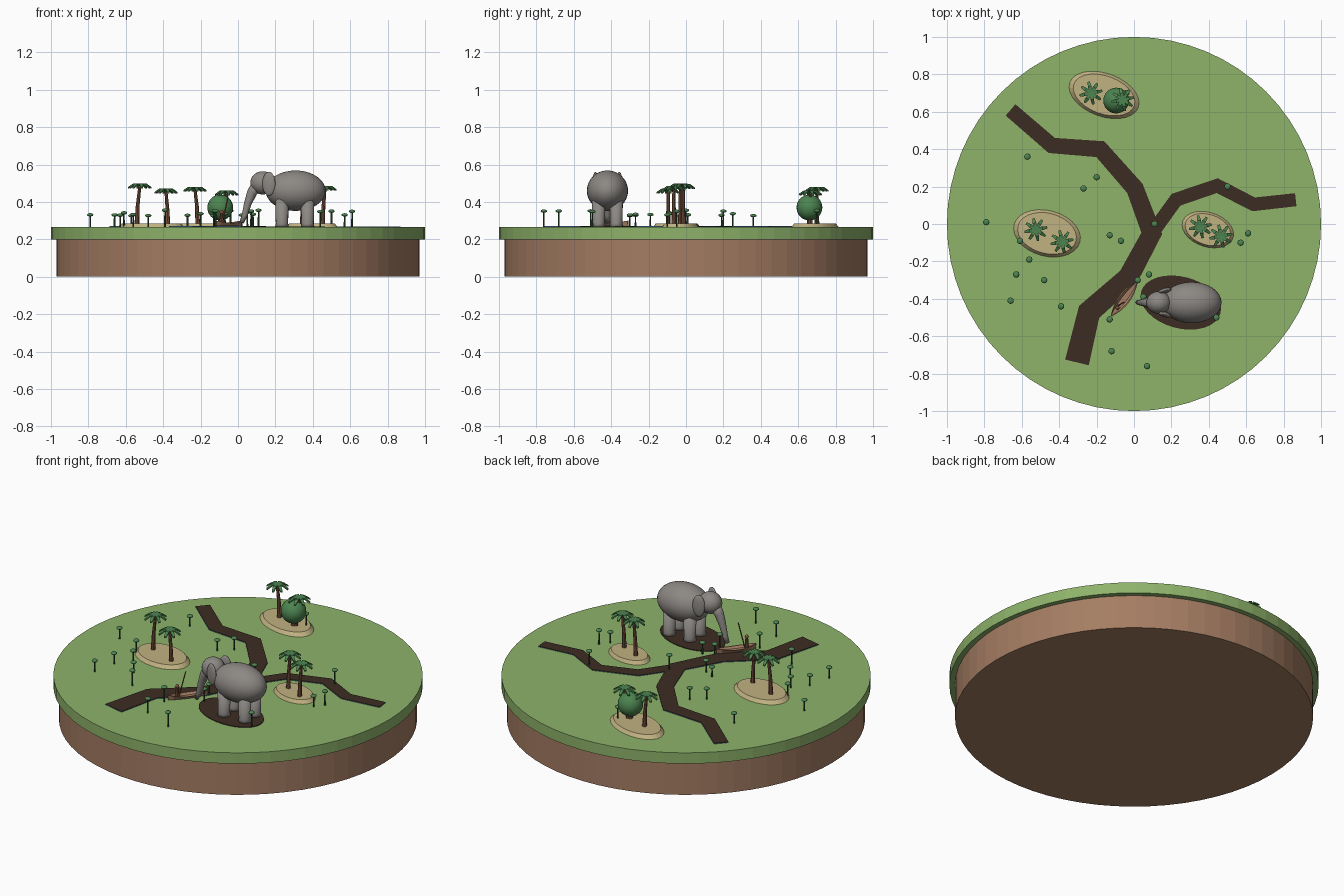
import bpy, bmesh, random
from math import pi, sin, cos, radians
from mathutils import Vector, Matrix

if "Cube" in bpy.data.objects:
    bpy.data.objects.remove(bpy.data.objects["Cube"])
random.seed(4)
GROUND = 0.265


def material(name, r, g, b):
    lin = [((c / 255 + 0.055) / 1.055) ** 2.4 for c in (r, g, b)] + [1]
    m = bpy.data.materials.new(name)
    m.use_nodes = True
    m.diffuse_color = lin
    m.node_tree.nodes["Principled BSDF"].inputs["Base Color"].default_value = lin
    return m


GRASS = material("grass green", 142, 179, 106)
SOIL = material("soil brown", 165, 125, 99)
MUD = material("dark mud", 60, 44, 36)
WATER = material("water blue", 70, 130, 190)
SAND = material("sand", 193, 178, 130)
GREY = material("hide grey", 140, 136, 132)
LEAF = material("leaf green", 76, 132, 80)
BARK = material("bark brown", 122, 82, 62)
STEM = material("stem green", 50, 82, 52)


def finish(name, bm, mat, smooth=False):
    bmesh.ops.recalc_face_normals(bm, faces=bm.faces[:])
    mesh = bpy.data.meshes.new(name)
    bm.to_mesh(mesh)
    bm.free()
    mesh.materials.append(mat)
    ob = bpy.data.objects.new(name, mesh)
    bpy.context.collection.objects.link(ob)
    if smooth:
        for p in mesh.polygons:
            p.use_smooth = True
    return ob


def disc(name, mat, x, y, z, h, rx, ry, top=1.0, turn=0, sides=32):
    """Elliptical slab standing on z, narrowing to the top."""
    bm = bmesh.new()
    bmesh.ops.create_cone(bm, cap_ends=True, segments=sides, radius1=1, radius2=top, depth=1,
                          matrix=Matrix.Translation((0, 0, 0.5)))
    bm.transform(Matrix.Translation((x, y, z)) @ Matrix.Rotation(radians(turn), 4, "Z")
                 @ Matrix.Diagonal((rx, ry, h, 1)))
    return finish(name, bm, mat)


def ball(name, mat, centre, size, turn=0, u=24, v=16):
    bm = bmesh.new()
    bmesh.ops.create_uvsphere(bm, u_segments=u, v_segments=v, radius=1)
    bm.transform(Matrix.Translation(centre) @ Matrix.Rotation(radians(turn), 4, "Z")
                 @ Matrix.Diagonal((*size, 1)))
    return finish(name, bm, mat, True)


def tube(name, mat, points, radii, sides=8, smooth=False):
    """Capped tube lofted through points with a radius at each."""
    bm = bmesh.new()
    pts = [Vector(p) for p in points]
    rings = []
    for i, p in enumerate(pts):
        axis = pts[min(i + 1, len(pts) - 1)] - pts[max(i - 1, 0)]
        turn = Vector((0, 0, 1)).rotation_difference(axis)
        rings.append([bm.verts.new(p + turn @ Vector((radii[i] * cos(2 * pi * k / sides),
                                                     radii[i] * sin(2 * pi * k / sides), 0)))
                      for k in range(sides)])
    for a, b in zip(rings, rings[1:]):
        for k in range(sides):
            n = (k + 1) % sides
            bm.faces.new((a[k], a[n], b[n], b[k]))
    bm.faces.new(rings[0])
    bm.faces.new(rings[-1])
    return finish(name, bm, mat, smooth)


def ribbon(name, mat, path, widths, z, h):
    """Mitred flat strip along a path."""
    bm = bmesh.new()
    pts = [Vector(p) for p in path]
    rows = []
    for i, p in enumerate(pts):
        a = (p - pts[i - 1]).normalized() if i else (pts[1] - p).normalized()
        b = (pts[i + 1] - p).normalized() if i < len(pts) - 1 else a
        side = Vector((-(a + b).y, (a + b).x)).normalized()
        side *= widths[i] / 2 / max(0.5, side.dot(Vector((-a.y, a.x))))
        rows.append([bm.verts.new((*(p + s * side), z)) for s in (-1, 1)])
    for p, q in zip(rows, rows[1:]):
        bm.faces.new((p[0], q[0], q[1], p[1]))
    top = bmesh.ops.extrude_face_region(bm, geom=bm.faces[:])["geom"]
    bmesh.ops.translate(bm, vec=(0, 0, h), verts=[g for g in top if isinstance(g, bmesh.types.BMVert)])
    return finish(name, bm, mat)


def palm(name, x, y, top, lean):
    base = GROUND + 0.01
    tube(name + "_trunk", BARK, [(x - lean, y, base), (x - lean * 0.7, y, (base + top) / 2), (x, y, top - 0.01)],
         [0.013, 0.01, 0.008])
    bm = bmesh.new()
    # drooping fronds, each a bent tapering strip
    for k in range(8):
        rot = Matrix.Translation((x, y, top)) @ Matrix.Rotation(2 * pi * k / 8 + 0.2, 4, "Z")
        rows = []
        for r, w, z in ((0, 0.006, 0), (0.035, 0.010, 0.002), (0.062, 0.006, -0.016)):
            rows.append([bm.verts.new(rot @ Vector((r, s * w, z + dz)))
                         for s, dz in ((-1, -0.004), (1, -0.004), (1, 0.004), (-1, 0.004))])
        for a, b in zip(rows, rows[1:]):
            for j in range(4):
                n = (j + 1) % 4
                bm.faces.new((a[j], a[n], b[n], b[j]))
        bm.faces.new(rows[0])
        bm.faces.new(rows[-1])
    finish(name + "_fronds", bm, LEAF)


# Round ground
disc("soil_base", SOIL, 0, 0, 0, 0.2, 0.97, 0.97, sides=64)
disc("grass_top", GRASS, 0, 0, 0.2, GROUND - 0.2, 1, 1, sides=64)

# Muddy channels lying over a thin layer of water
main = [(-0.66, 0.61), (-0.44, 0.42), (-0.18, 0.40), (0.005, 0.19),
        (0.095, -0.05), (-0.03, -0.285), (-0.24, -0.47), (-0.305, -0.74)]
branch = [(0.095, -0.05), (0.225, 0.13), (0.445, 0.205), (0.64, 0.105), (0.865, 0.13)]
for label, path, start, end in (("main", main, 0.08, 0.13), ("branch", branch, 0.075, 0.07)):
    n = len(path) - 1
    widths = [start + (end - start) * (i / n) ** 1.5 for i in range(n + 1)]
    z = GROUND if label == "main" else GROUND - 0.0005
    ribbon(label + "_channel_water", WATER, path, widths, z, 0.003)
    ribbon(label + "_channel_mud", MUD, path, widths, z + 0.003, 0.002)
disc("mud_wallow", MUD, 0.25, -0.42, GROUND, 0.004, 0.22, 0.138, turn=-15)

# Sandy islands with palms
for i, (x, y, rx, ry, turn) in enumerate([(-0.16, 0.69, 0.195, 0.115, -20), (-0.465, -0.05, 0.182, 0.122, -15),
                                          (0.395, -0.03, 0.142, 0.092, -18)]):
    disc(f"sand_island_{i}", SAND, x, y, GROUND, 0.02, rx, ry, 0.88, turn, 28)
for i, spot in enumerate([(-0.23, 0.70, 0.475, -0.015), (-0.06, 0.665, 0.455, 0.025),
                          (-0.525, -0.03, 0.492, 0.016), (-0.385, -0.095, 0.465, -0.01),
                          (0.355, -0.015, 0.49, 0.012), (0.465, -0.065, 0.48, 0.012)]):
    palm(f"palm_{i}", *spot)

# Round tree
tube("round_tree_trunk", BARK, [(-0.095, 0.66, GROUND), (-0.095, 0.66, 0.34)], [0.014, 0.011])
ball("round_tree_crown", LEAF, (-0.095, 0.66, 0.37), (0.069, 0.069, 0.069))

# Reeds with flattened heads
reeds = [(-.79, .01), (-.57, .36), (-.20, .25), (-.27, .19), (-.13, -.06), (-.07, -.09), (.11, 0),
         (.50, .20), (.61, -.05), (.57, -.10), (-.61, -.09), (-.56, -.19), (-.63, -.27), (-.48, -.30),
         (-.66, -.41), (-.39, -.44), (-.13, -.51), (-.12, -.68), (.07, -.76), (.02, -.30),
         (.08, -.27), (.05, -.39), (.44, -.50), (-.04, .70)]
for i, (x, y) in enumerate(reeds):
    top = random.uniform(0.33, 0.365)
    tube(f"reed_stem_{i}", STEM, [(x, y, GROUND), (x, y, top - 0.006)], [0.005, 0.004], 6)
    ball(f"reed_head_{i}", LEAF, (x, y, top - 0.007), (0.017, 0.017, 0.009), u=12, v=8)

# Elephant
EY = -0.42
ball("elephant_body", GREY, (0.308, EY, 0.46), (0.16, 0.11, 0.108), u=32, v=20)
ball("elephant_head", GREY, (0.132, EY, 0.502), (0.066, 0.06, 0.062))
for side, s in (("left", 1), ("right", -1)):
    ball(side + "_ear", GREY, (0.165, EY + s * 0.064, 0.497), (0.036, 0.014, 0.064), turn=s * 15)
    for end, x in (("front", 0.235), ("back", 0.372)):
        y = EY + s * 0.047
        tube(f"{end}_{side}_leg", GREY, [(x, y, GROUND), (x, y, 0.285), (x, y, 0.42)],
             [0.037, 0.033, 0.036], 16, True)
tube("elephant_trunk", GREY, [(0.105, EY, 0.49), (0.075, EY, 0.45), (0.052, EY, 0.39),
                              (0.036, EY, 0.33), (0.02, EY, 0.29)],
     [0.034, 0.027, 0.02, 0.016, 0.012], 14, True)

# Canoe: lens-shaped hull with raised pointed ends
bm = bmesh.new()
rows = []
for i in range(9):
    t = i / 4 - 1
    w = 0.004 + 0.028 * (1 - t * t)
    rise = 0.012 * t * t
    rows.append([bm.verts.new((t * 0.113, w * a, 0.27 + b + rise * (b > 0)))
                 for a, b in ((-0.5, 0), (-1, 0.018), (-0.8, 0.018), (-0.45, 0.007),
                              (0.45, 0.007), (0.8, 0.018), (1, 0.018), (0.5, 0))])
for a, b in zip(rows, rows[1:]):
    for j in range(8):
        n = (j + 1) % 8
        bm.faces.new((a[j], a[n], b[n], b[j]))
bm.faces.new(rows[0])
bm.faces.new(rows[-1])
bm.transform(Matrix.Translation((-0.052, -0.4, 0)) @ Matrix.Rotation(radians(53), 4, "Z"))
finish("canoe_hull", bm, SOIL)

# Boatman with a pole
px, py = -0.088, -0.448
tube("boatman_body", BARK, [(px, py, 0.275), (px, py, 0.335)], [0.012, 0.008])
ball("boatman_head", BARK, (px, py, 0.345), (0.011, 0.011, 0.012), u=12, v=8)
tube("boat_pole", BARK, [(px + 0.003, py + 0.012, 0.28), (px + 0.035, py + 0.03, 0.43)], [0.0035, 0.0035], 6)
